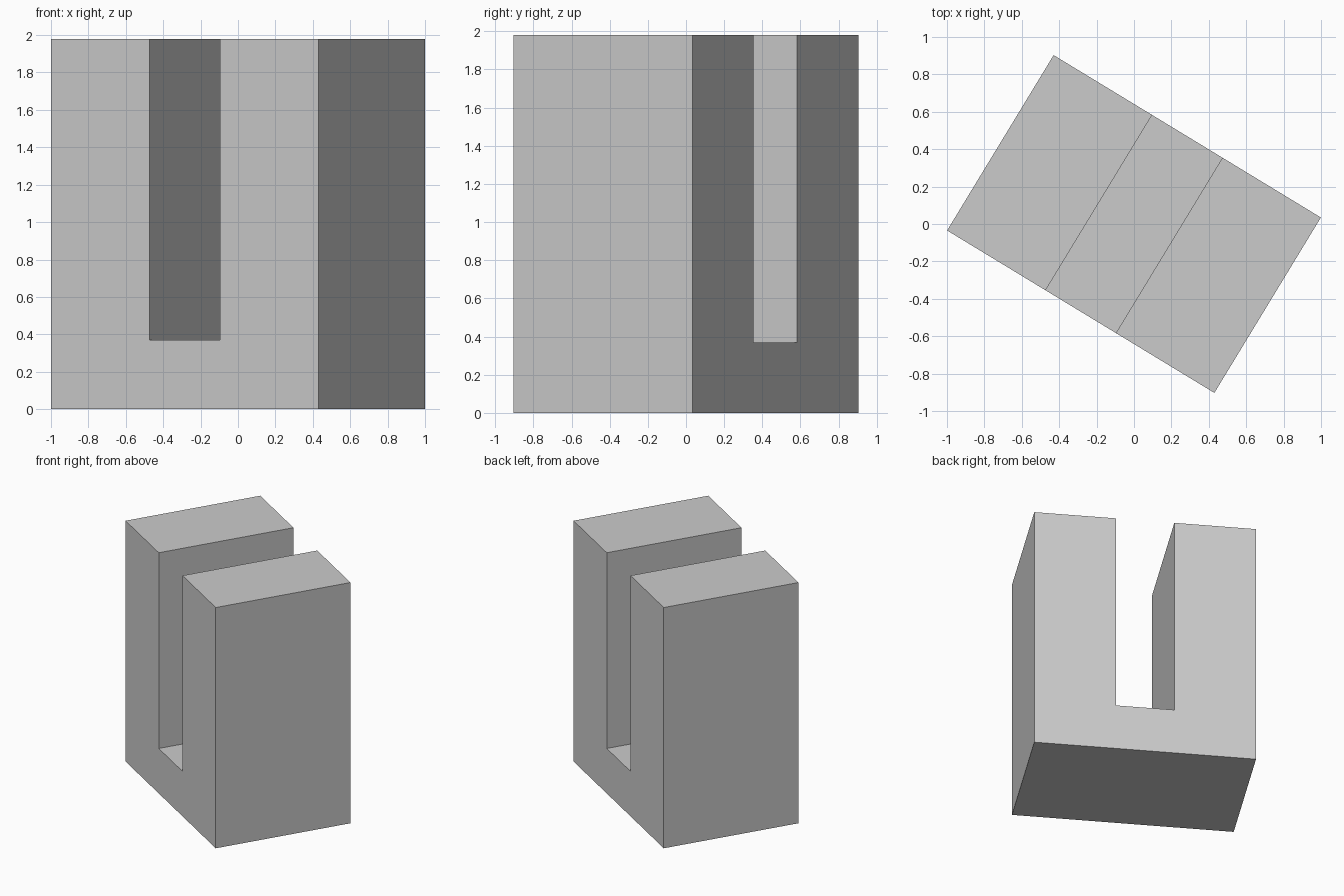
import bpy
import bmesh
from math import radians

cube = bpy.data.objects.get("Cube")
if cube:
    bpy.data.objects.remove(cube, do_unlink=True)

HALF_WIDTH, HALF_DEPTH, HEIGHT = 0.836, 0.5485, 1.98
SLOT_HALF, SLOT_FLOOR = 0.22, 0.37

# Plain grey material
grey = bpy.data.materials.new("light grey")
grey.use_nodes = True
colour = (0.6, 0.6, 0.6, 1)
grey.diffuse_color = colour
grey.node_tree.nodes["Principled BSDF"].inputs["Base Color"].default_value = colour

# U-shaped profile, mirrored from its right half
right = [(HALF_WIDTH, 0), (HALF_WIDTH, HEIGHT), (SLOT_HALF, HEIGHT), (SLOT_HALF, SLOT_FLOOR)]
profile = right + [(-x, z) for x, z in reversed(right)]

# Extrude the profile through the depth of the block
bm = bmesh.new()
face = bm.faces.new([bm.verts.new((x, -HALF_DEPTH, z)) for x, z in profile])
extruded = bmesh.ops.extrude_face_region(bm, geom=[face], use_keep_orig=True)
back = [v for v in extruded["geom"] if isinstance(v, bmesh.types.BMVert)]
bmesh.ops.translate(bm, verts=back, vec=(0, 2 * HALF_DEPTH, 0))
bmesh.ops.recalc_face_normals(bm, faces=bm.faces)

mesh = bpy.data.meshes.new("slotted_block")
bm.to_mesh(mesh)
bm.free()
mesh.materials.append(grey)

# Turn the block on its vertical axis
block = bpy.data.objects.new("slotted_block", mesh)
block.rotation_euler.z = radians(-31.28)
bpy.context.collection.objects.link(block)
